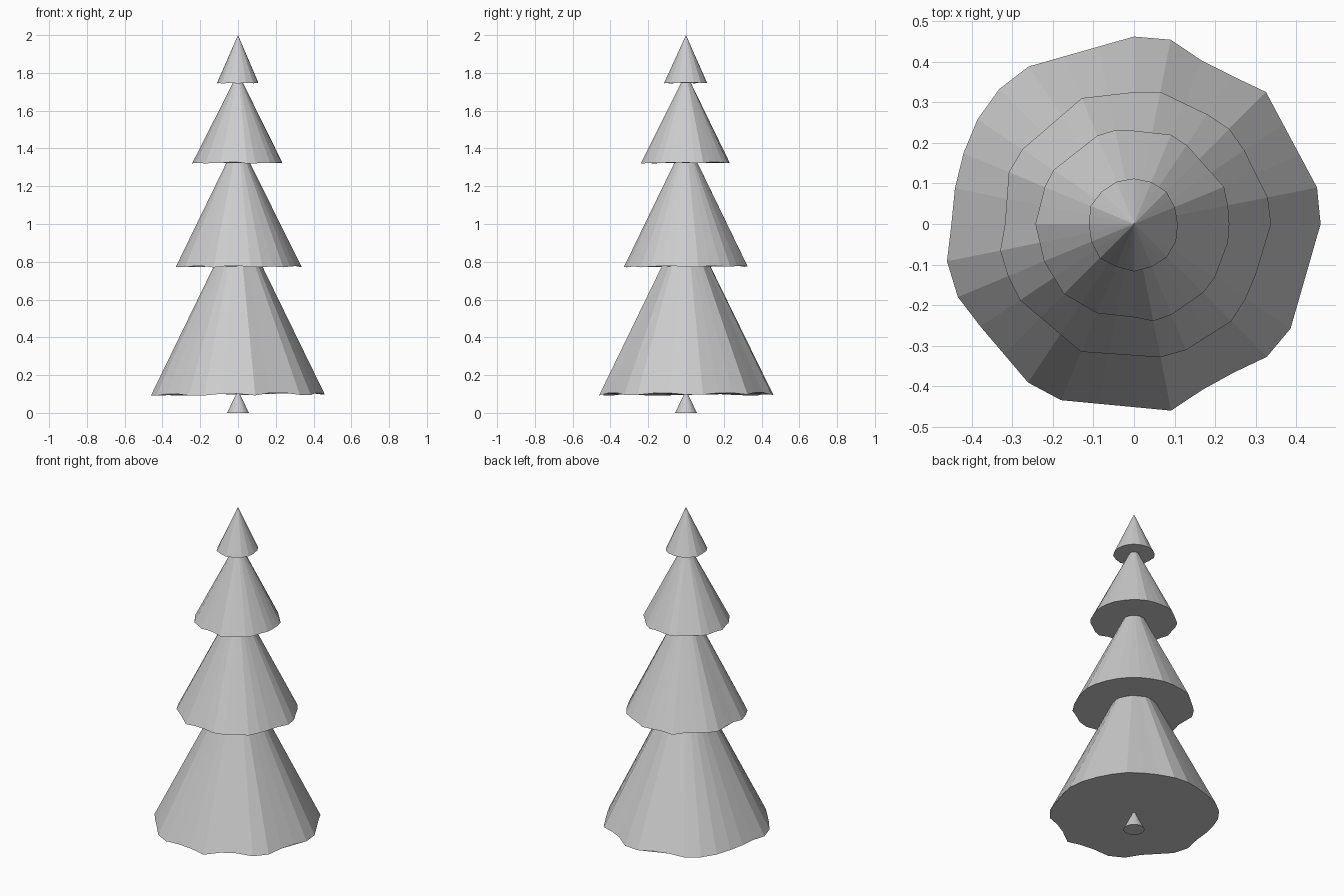
import bpy
import bmesh
from math import cos, sin, tau
from mathutils import Vector

SEG = 32


def rim_radii(corners):
    """Fill the gaps between rim corners (segment, radius) along straight chords."""
    radii = []
    pts = sorted(corners.items())
    for (i, ra), (j, rb) in zip(pts, pts[1:] + [(SEG, pts[0][1])]):
        for k in range(i, j):
            a, b = (k - i) * tau / SEG, (j - k) * tau / SEG
            r = ra * rb * sin(a + b) / (ra * sin(a) + rb * sin(b))
            radii.append(r)
    return radii


def cone(name, corners, z, tip):
    radii = rim_radii(corners)
    top = max(radii)
    bm = bmesh.new()
    apex = bm.verts.new((0, 0, tip))
    rim = []
    for k, r in enumerate(radii):
        a = k * tau / SEG
        lift = 0.5 * (top - r)  # notched rim sits slightly higher
        rim.append(bm.verts.new(Vector((r * cos(a), r * sin(a), z + lift))))
    for k in range(SEG):
        bm.faces.new((rim[k], rim[(k + 1) % SEG], apex))
    bm.faces.new(rim[::-1])
    me = bpy.data.meshes.new(name)
    bm.to_mesh(me)
    bm.free()
    bpy.context.collection.objects.link(bpy.data.objects.new(name, me))


# Trunk
cone("trunk", {k: 0.058 for k in range(SEG)}, 0, 0.12)

# Branch tiers, from the widest up
cone("tier_bottom", {
    0: .46, 1: .46, 4: .46, 5: .438, 6: .436, 7: .463, 8: .462, 11: .467,
    12: .47, 13: .464, 14: .455, 15: .45, 16: .45, 17: .47, 18: .47, 19: .455,
    21: .47, 22: .47, 25: .469, 26: .442, 27: .441, 28: .463, 29: .464,
}, 0.092, 1.04)
cone("tier_lower_middle", {
    0: .338, 1: .336, 2: .325, 3: .327, 4: .332, 5: .325, 7: .332, 8: .325,
    9: .324, 10: .336, 13: .331, 14: .334, 16: .318, 17: .336, 18: .336,
    19: .338, 22: .341, 25: .335, 26: .336, 28: .339, 29: .331, 30: .325,
}, 0.77, 1.45)
cone("tier_upper_middle", {
    0: .235, 1: .236, 2: .24, 5: .234, 6: .238, 8: .23, 9: .236, 10: .236,
    13: .239, 14: .238, 16: .243, 18: .24, 20: .244, 22: .238, 24: .23,
    25: .244, 26: .242, 28: .24, 29: .239, 31: .236,
}, 1.32, 1.80)
cone("tier_top", {
    0: .108, 2: .109, 4: .113, 6: .112, 8: .112, 10: .113, 12: .113, 14: .116,
    16: .111, 18: .114, 20: .119, 22: .114, 24: .117, 26: .114, 28: .115, 30: .112,
}, 1.743, 2.0)
